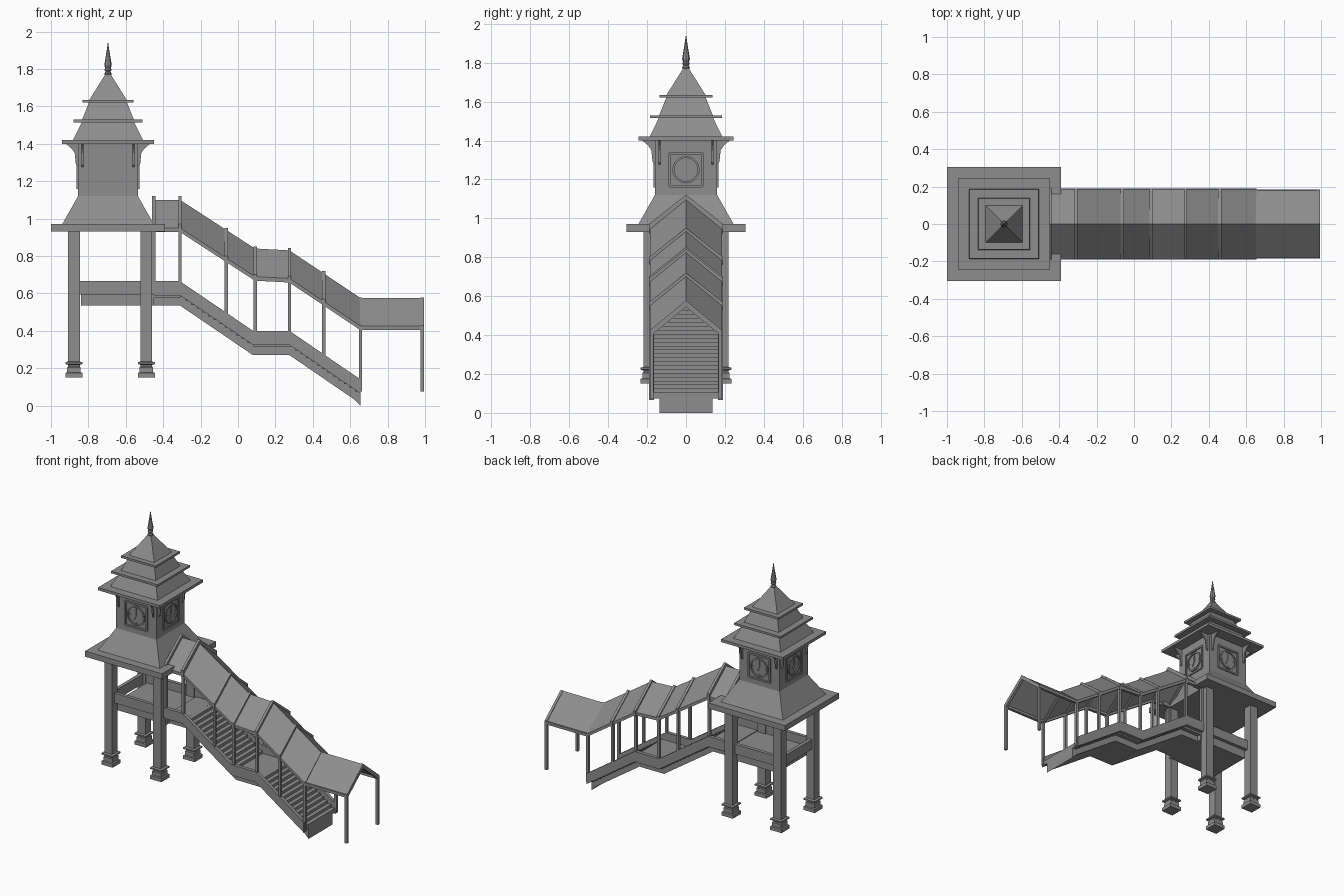
import bpy, bmesh
from math import sin, cos, pi
from mathutils import Matrix, Vector

cube = bpy.data.objects.get("Cube")
if cube:
    bpy.data.objects.remove(cube, do_unlink=True)

grey = bpy.data.materials.new("stone grey")
grey.use_nodes = True
grey.diffuse_color = (0.27, 0.27, 0.27, 1)
grey.node_tree.nodes["Principled BSDF"].inputs["Base Color"].default_value = (0.27, 0.27, 0.27, 1)

TX = -0.695  # tower axis


def make(name, bm):
    bmesh.ops.recalc_face_normals(bm, faces=bm.faces)
    mesh = bpy.data.meshes.new(name)
    bm.to_mesh(mesh)
    bm.free()
    mesh.materials.append(grey)
    ob = bpy.data.objects.new(name, mesh)
    bpy.context.collection.objects.link(ob)
    return ob


def add_loft(bm, sections):
    """Skin matching closed sections and cap both ends."""
    rings = [[bm.verts.new(p) for p in s] for s in sections]
    n = len(rings[0])
    for a, b in zip(rings, rings[1:]):
        for i in range(n):
            j = (i + 1) % n
            bm.faces.new((a[i], a[j], b[j], b[i]))
    bm.faces.new(rings[0])
    bm.faces.new(rings[-1])


def add_box(bm, x0, x1, y0, y1, z0, z1):
    add_loft(bm, [[(x0, y0, z), (x1, y0, z), (x1, y1, z), (x0, y1, z)] for z in (z0, z1)])


def square_stack(bm, profile, x=TX, y=0):
    """Square column through (half width, height) pairs."""
    add_loft(bm, [[(x - h, y - h, z), (x + h, y - h, z), (x + h, y + h, z), (x - h, y + h, z)]
                  for h, z in profile])


def tower_part(name, profile):
    bm = bmesh.new()
    square_stack(bm, profile)
    make(name, bm)


def four_sides(bm):
    """Repeat geometry made on the front face around the tower axis."""
    src = list(bm.verts) + list(bm.edges) + list(bm.faces)
    for k in (1, 2, 3):
        new = bmesh.ops.duplicate(bm, geom=src)["geom"]
        bmesh.ops.rotate(bm, verts=[g for g in new if isinstance(g, bmesh.types.BMVert)],
                         cent=(TX, 0, 0), matrix=Matrix.Rotation(k * pi / 2, 3, 'Z'))


def height(path, x):
    for (xa, za), (xb, zb) in zip(path, path[1:]):
        if x <= xb:
            return za + (zb - za) * (x - xa) / (xb - xa)
    return path[-1][1]


def add_strip(bm, path, y0, y1, low, high):
    add_loft(bm, [[(x, y0, z + low), (x, y1, z + low), (x, y1, z + high), (x, y0, z + high)]
                  for x, z in path])


# Tower base slab, notched where the covered stair arrives
bm = bmesh.new()
add_box(bm, -1, -0.45, -0.305, 0.305, 0.93, 0.97)
for s in (-1, 1):
    add_box(bm, -0.45, -0.39, s * 0.155, s * 0.305, 0.93, 0.97)
make("tower_base_slab", bm)

# Tower body and stacked roofs
tower_part("flared_skirt", [(0.245, 0.97), (0.16, 1.12)])
tower_part("clock_room", [(0.16, 1.12), (0.16, 1.4)])
tower_part("lower_eave", [(0.245, 1.4), (0.245, 1.42)])
tower_part("lower_roof", [(0.187, 1.42), (0.14, 1.515)])
tower_part("middle_eave", [(0.184, 1.515), (0.184, 1.53)])
tower_part("middle_roof", [(0.138, 1.53), (0.102, 1.62)])
tower_part("upper_eave", [(0.137, 1.62), (0.137, 1.635)])
tower_part("upper_roof", [(0.1, 1.635), (0.015, 1.77)])

# Spire
bm = bmesh.new()
spire = [(0.014, 1.76), (0.02, 1.775), (0.013, 1.785), (0.019, 1.795),
         (0.015, 1.805), (0.02, 1.82), (0.01, 1.88), (0.001, 1.94)]
add_loft(bm, [[(TX + r * cos(a * pi / 4), r * sin(a * pi / 4), z) for a in range(8)]
              for r, z in spire])
make("spire", bm)

# Curved eave brackets, two on each side
bm = bmesh.new()
curve = [(0.155, 1.27), (0.172, 1.29), (0.178, 1.35), (0.195, 1.375), (0.225, 1.4), (0.155, 1.4)]
for s in (-1, 1):
    add_loft(bm, [[(TX + s * 0.137 + d, -r, z) for r, z in curve] for d in (-0.005, 0.005)])
four_sides(bm)
make("eave_brackets", bm)

# Clocks: square frame, ring, hands and hour marks
bm = bmesh.new()
CZ, F = 1.25, 0.085
for s in (-1, 1):
    add_box(bm, TX - F, TX + F, -0.168, -0.158, CZ + s * F - 0.006, CZ + s * F + 0.006)
    add_box(bm, TX + s * F - 0.006, TX + s * F + 0.006, -0.168, -0.158, CZ - F, CZ + F)
N = 24
rings = []
for r, y in ((0.07, -0.158), (0.07, -0.168), (0.06, -0.168), (0.06, -0.158)):
    rings.append([bm.verts.new((TX + r * cos(2 * pi * i / N), y, CZ + r * sin(2 * pi * i / N)))
                  for i in range(N)])
for a, b in zip(rings, rings[1:]):
    for i in range(N):
        j = (i + 1) % N
        bm.faces.new((a[i], a[j], b[j], b[i]))
for turn, r0, r1 in [(0, 0, 0.05), (7, 0, 0.035)] + [(h, 0.048, 0.057) for h in range(0, 12, 3)]:
    d = Vector((sin(turn * pi / 6), 0, cos(turn * pi / 6)))
    w = Vector((d.z, 0, -d.x)) * 0.003
    c = Vector((TX, 0, CZ))
    flat = [c + d * r0 - w, c + d * r0 + w, c + d * r1 + w, c + d * r1 - w]
    add_loft(bm, [[p + Vector((0, y, 0)) for p in flat] for y in (-0.158, -0.166)])
four_sides(bm)
make("clocks", bm)

# Tower legs with stepped feet
bm = bmesh.new()
foot = [(0.045, 0.15), (0.045, 0.175), (0.036, 0.178), (0.036, 0.205), (0.031, 0.21), (0.031, 0.218),
        (0.045, 0.222), (0.045, 0.232), (0.031, 0.236), (0.031, 0.93)]
for x in (-0.877, -0.49):
    for y in (-0.188, 0.188):
        square_stack(bm, foot, x, y)
make("tower_legs", bm)

# Landing under the tower with edge beams
bm = bmesh.new()
add_box(bm, -0.84, -0.45, -0.165, 0.165, 0.535, 0.605)
for s in (-1, 1):
    add_box(bm, -0.877, -0.45, s * 0.165, s * 0.19, 0.595, 0.665)
add_box(bm, -0.89, -0.865, -0.19, 0.19, 0.595, 0.665)
make("tower_landing", bm)

# Stair: underside slab and side stringers follow one path
stair = [(-0.45, 0.665), (-0.31, 0.665), (0.08, 0.4), (0.275, 0.4), (0.655, 0.14)]
bm = bmesh.new()
add_strip(bm, stair, -0.135, 0.135, -0.13, -0.06)
make("stair_slab", bm)
bm = bmesh.new()
for s in (-1, 1):
    add_strip(bm, stair, s * 0.165, s * 0.19, -0.075, 0)
make("stair_stringers", bm)
bm = bmesh.new()
add_box(bm, -0.45, -0.31, -0.165, 0.165, 0.575, 0.61)
add_box(bm, 0.08, 0.275, -0.165, 0.165, 0.315, 0.345)
make("stair_landings", bm)

# Treads on both flights
bm = bmesh.new()
for x0, x1 in ((-0.31, 0.08), (0.275, 0.655)):
    step = (x1 - x0) / 13
    for i in range(13):
        x = x0 + i * step
        z = height(stair, x + step) - 0.035
        add_box(bm, x, x + step, -0.165, 0.165, z - 0.03, z)
make("stair_treads", bm)

# Gabled roof cover following the stair, given by its eave line
eave = [(-0.45, 0.95), (-0.31, 0.95), (0.09, 0.69), (0.275, 0.68), (0.655, 0.425), (0.99, 0.425)]
RISE = 0.15


def gable(x, z, half, t, rise=RISE):
    return [(x, -half, z), (x, 0, z + rise), (x, half, z),
            (x, half, z - t), (x, 0, z + rise - t), (x, -half, z - t)]


bm = bmesh.new()
add_loft(bm, [gable(x, z, 0.185, 0.015) for x, z in eave[:5]])
add_loft(bm, [gable(x, z, 0.178, 0.015) for x, z in eave[4:]])
make("stair_roof", bm)
bm = bmesh.new()
for s in (-1, 1):
    add_strip(bm, eave, s * 0.165, s * 0.185, -0.022, -0.002)
make("eave_beams", bm)

# Rafters and posts
rafters = bmesh.new()
posts = bmesh.new()
W = 0.009
for x in (-0.45, -0.31, -0.062, 0.092, 0.275, 0.458, 0.655, 0.985):
    z = height(eave, x)
    lift = 0.022 if x < -0.3 else 0.012 if x < 0.6 else 0.003
    add_loft(rafters, [gable(x + d, z + lift, 0.19 if x < 0.6 else 0.182, 0.03 + lift)
                       for d in (-W, W)])
    foot_z = height(stair, x) - 0.03 if x < 0.6 else 0.075
    for s in (-1, 1):
        add_box(posts, x - W, x + W, s * 0.166, s * 0.184, foot_z, z)
make("roof_rafters", rafters)
make("roof_posts", posts)

# Bottom edge of the stair
bm = bmesh.new()
add_box(bm, 0.635, 0.655, -0.135, 0.135, 0.02, 0.08)
add_loft(bm, [[(0.62, y, 0.035), (0.655, y, 0.0), (0.655, y, 0.03)] for y in (-0.135, 0.135)])
make("stair_foot", bm)
